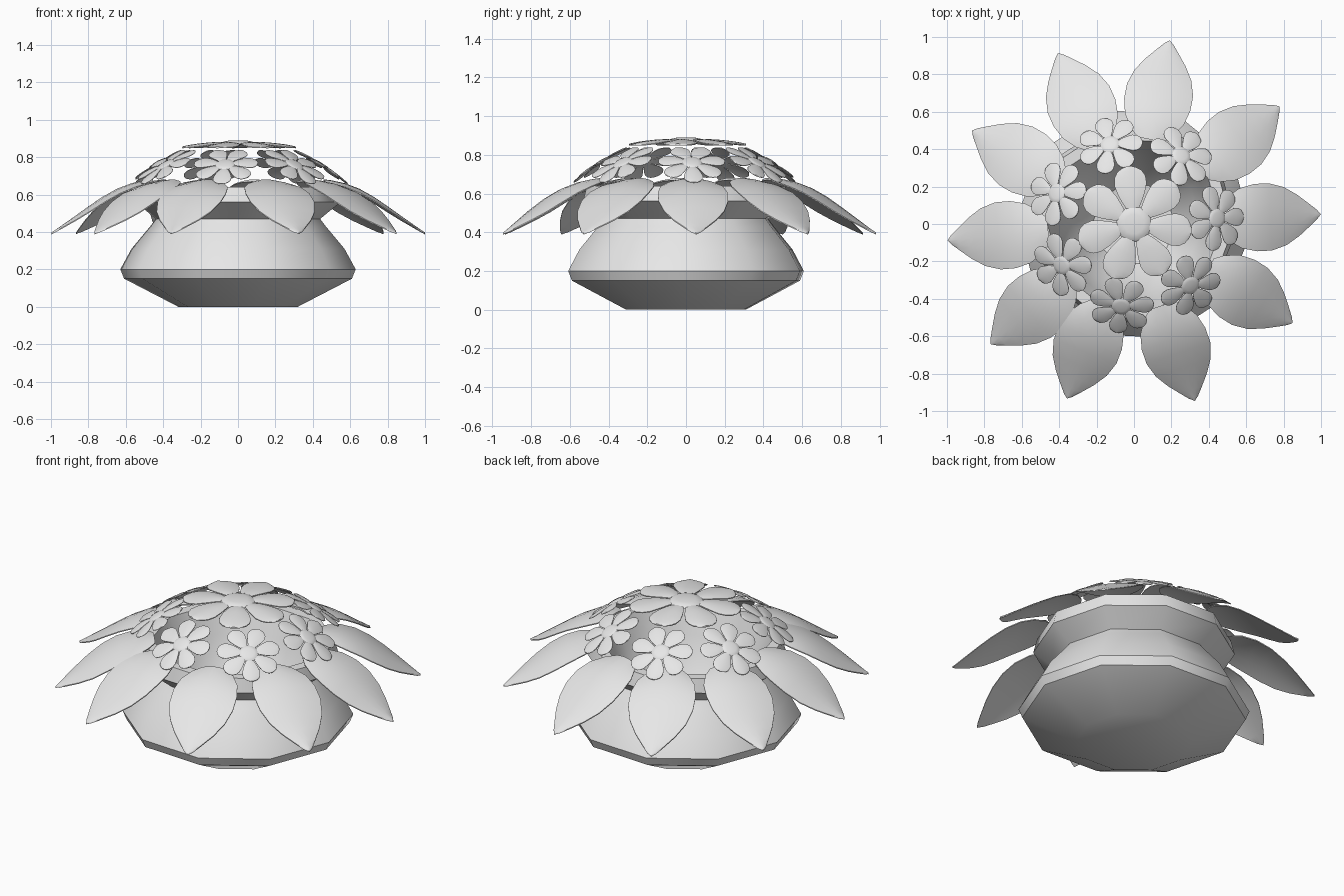
import bpy, bmesh
from math import radians, sin, cos, pi
from mathutils import Matrix, Vector

cube = bpy.data.objects.get("Cube")
if cube:
    bpy.data.objects.remove(cube, do_unlink=True)

grey = bpy.data.materials.new("plain_grey")
grey.use_nodes = True
grey.diffuse_color = (0.8, 0.8, 0.8, 1)
grey.node_tree.nodes["Principled BSDF"].inputs["Base Color"].default_value = (0.8, 0.8, 0.8, 1)


def finish(bm, name, angle):
    """Turn a bmesh into a smooth-shaded object."""
    bmesh.ops.remove_doubles(bm, verts=bm.verts, dist=0.0005)
    bmesh.ops.recalc_face_normals(bm, faces=bm.faces)
    mesh = bpy.data.meshes.new(name)
    bm.to_mesh(mesh)
    bm.free()
    mesh.materials.append(grey)
    obj = bpy.data.objects.new(name, mesh)
    bpy.context.collection.objects.link(obj)
    bpy.ops.object.select_all(action='DESELECT')
    obj.select_set(True)
    bpy.context.view_layer.objects.active = obj
    bpy.ops.object.shade_smooth_by_angle(angle=radians(angle))
    return obj


def lathe(bm, profile, sides, matrix):
    """Revolve (radius, height) points around the local z axis."""
    rings = []
    for r, z in profile:
        rings.append([bm.verts.new(matrix @ Vector((r * cos(2 * pi * i / sides),
                                                    r * sin(2 * pi * i / sides), z)))
                      for i in range(sides)])
    for a, b in zip(rings, rings[1:]):
        for i in range(sides):
            j = (i + 1) % sides
            bm.faces.new((a[i], a[j], b[j], b[i]))


def blade(bm, stations, camber, thick, matrix):
    """Thin closed petal along local x from (distance, half width, height) stations."""
    columns = [-1, -0.8, -0.4, 0, 0.4, 0.8, 1]
    sheets = []
    for sign in (1, -1):
        sheet = []
        for d, w, z in stations:
            sheet.append([bm.verts.new(matrix @ Vector(
                (d, t * w, z - camber * t * t * w + sign * thick / 2 * (1 - 0.5 * t * t))))
                for t in columns])
        for a, b in zip(sheet, sheet[1:]):
            for i in range(len(columns) - 1):
                bm.faces.new((a[i], a[i + 1], b[i + 1], b[i]))
        sheets.append(sheet)
    top, low = sheets
    # close the border between the two sheets
    rim = lambda s: (s[0] + [row[-1] for row in s[1:]] + s[-1][-2::-1]
                     + [row[0] for row in s[-2:0:-1]])
    p, q = rim(top), rim(low)
    for i in range(len(p)):
        j = (i + 1) % len(p)
        bm.faces.new((p[i], p[j], q[j], q[i]))


# Ten-sided pot with flared collar and hollow bowl
pot_profile = [(0, 0), (0.32, 0), (0.61, 0.15), (0.63, 0.20), (0.57, 0.31), (0.47, 0.43),
               (0.44, 0.47), (0.55, 0.56), (0.53, 0.64), (0.47, 0.64), (0.42, 0.48),
               (0.36, 0.30), (0.22, 0.12), (0, 0.07)]
bm = bmesh.new()
lathe(bm, pot_profile, 10, Matrix.Rotation(radians(-3), 4, 'Z'))
finish(bm, "pot", 38)

# Ring of pointed leaves drooping over the collar
leaf = [(0.46, 0.07, 0.675), (0.50, 0.115, 0.67), (0.57, 0.16, 0.655), (0.65, 0.18, 0.625),
        (0.73, 0.18, 0.58), (0.81, 0.155, 0.525), (0.88, 0.11, 0.475), (0.94, 0.06, 0.433),
        (0.98, 0.025, 0.405), (1.0, 0, 0.393)]
for n, angle in enumerate([3, 39, 79, 114, 150, 185, 220, 249, 289, 328]):
    bm = bmesh.new()
    blade(bm, leaf, 0.12, 0.012, Matrix.Rotation(radians(angle), 4, 'Z'))
    finish(bm, f"leaf_{n + 1}", 50)

# Flowers: a domed centre with seven rounded petals
petal = [(0.045, 0.018, 0.001), (0.065, 0.029, 0.002), (0.09, 0.040, 0.001), (0.12, 0.049, -0.002),
         (0.143, 0.047, -0.005), (0.16, 0.037, -0.008), (0.17, 0.022, -0.010), (0.175, 0.008, -0.011)]
button = [(0, 0.010), (0.03, 0.009), (0.048, 0.005), (0.055, -0.001), (0.045, -0.004), (0, -0.004)]


def flower(name, matrix, turn):
    bm = bmesh.new()
    lathe(bm, button, 14, matrix)
    for i in range(7):
        spin = Matrix.Rotation(radians(turn) + 2 * pi * i / 7, 4, 'Z')
        blade(bm, petal, 0.10, 0.006, matrix @ spin)
    finish(bm, name, 50)


flower("top_flower", Matrix.Translation((0, 0, 0.872)) @ Matrix.Scale(1.77, 4), 95)
for n in range(7):
    place = (Matrix.Rotation(radians(4 + n * 360 / 7), 4, 'Z')
             @ Matrix.Translation((0.445, 0, 0.76))
             @ Matrix.Rotation(radians(32), 4, 'Y'))
    flower(f"side_flower_{n + 1}", place, 0)
